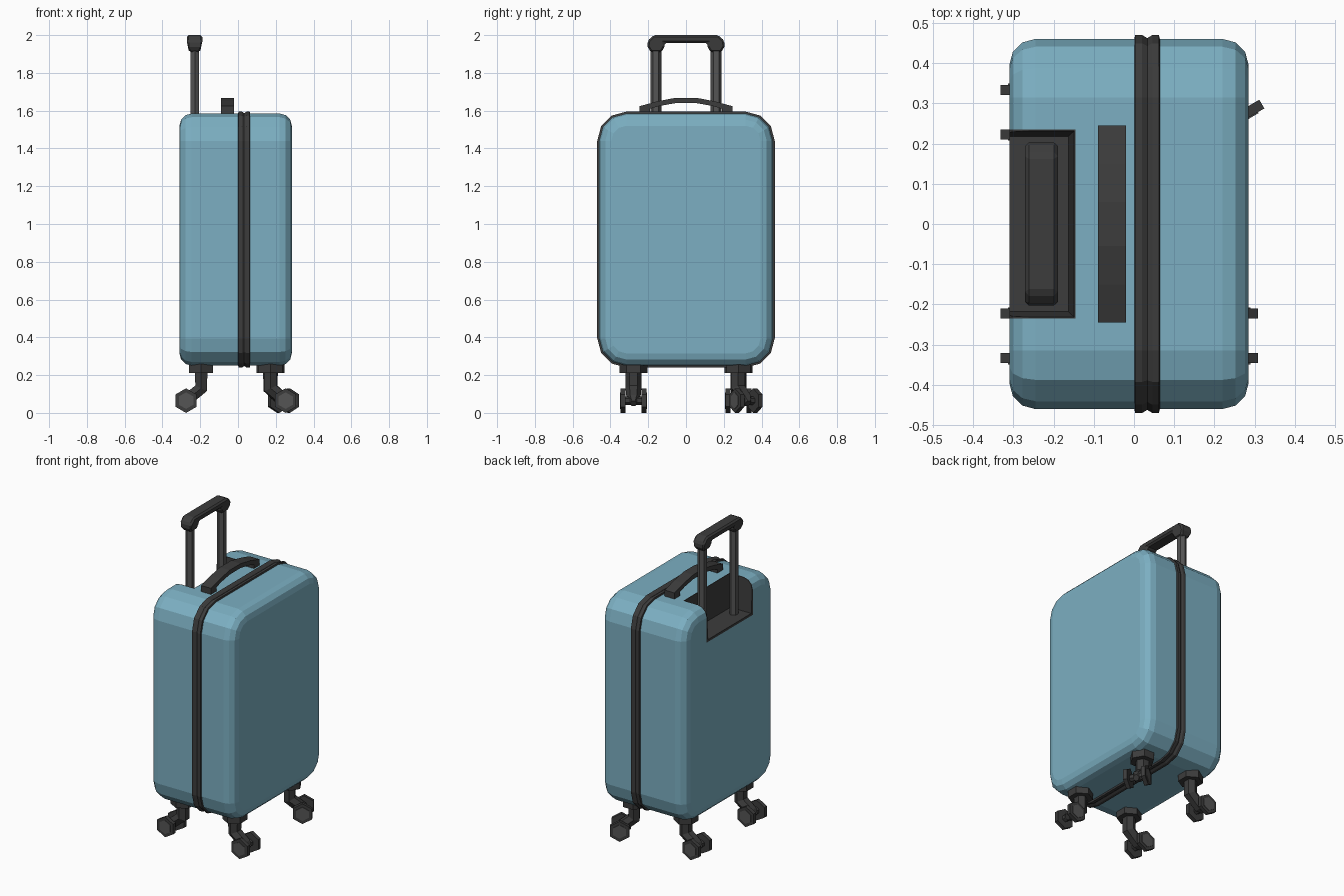
import bpy, bmesh
from math import sin, cos, pi, radians
from mathutils import Matrix, Vector

if "Cube" in bpy.data.objects:
    bpy.data.objects.remove(bpy.data.objects["Cube"])


def material(name, rgb):
    m = bpy.data.materials.new(name)
    m.diffuse_color = (*rgb, 1)
    m.use_nodes = True
    m.node_tree.nodes["Principled BSDF"].inputs["Base Color"].default_value = m.diffuse_color
    return m


BLUE = material("blue_shell", (0.20, 0.43, 0.54))
DARK = material("dark_plastic", (0.045, 0.045, 0.045))
GREY = material("grey_metal", (0.09, 0.09, 0.09))


def loft(name, rings, mat=None, matrix=Matrix(), bevel=0):
    """Closed solid skinned through equal-length rings of points."""
    bm = bmesh.new()
    vs = [[bm.verts.new(matrix @ Vector(p)) for p in r] for r in rings]
    n = len(vs[0])
    for a, b in zip(vs, vs[1:]):
        for i in range(n):
            j = (i + 1) % n
            bm.faces.new((a[i], a[j], b[j], b[i]))
    bm.faces.new(vs[0])
    bm.faces.new(vs[-1])
    bmesh.ops.recalc_face_normals(bm, faces=bm.faces)
    me = bpy.data.meshes.new(name)
    bm.to_mesh(me)
    bm.free()
    ob = bpy.data.objects.new(name, me)
    bpy.context.collection.objects.link(ob)
    if mat:
        me.materials.append(mat)
    if bevel:
        mod = ob.modifiers.new("bevel", 'BEVEL')
        mod.width, mod.segments = bevel, 1
        mod.limit_method, mod.angle_limit = 'ANGLE', radians(40)
    return ob


def shell_ring(x, inset):
    """Rounded rectangle in the YZ plane, shrunk by inset."""
    pts, r = [], 0.145 - inset
    for q, (sy, sz) in enumerate(((1, 1), (-1, 1), (-1, -1), (1, -1))):
        for k in range(4):
            a = pi / 2 * (q + k / 3)
            pts.append((x, sy * 0.315 + r * cos(a), 0.9175 + sz * 0.5225 + r * sin(a)))
    return pts


def box_ring(z, x0, x1, hy):
    return [(x0, -hy, z), (x1, -hy, z), (x1, hy, z), (x0, hy, z)]


def boolean(ob, steps, mat):
    """Apply boolean steps and give the result one material."""
    for op, cutter in steps:
        mod = ob.modifiers.new(op, 'BOOLEAN')
        mod.operation, mod.object, mod.solver = op, cutter, 'EXACT'
    deps = bpy.context.evaluated_depsgraph_get()
    me = bpy.data.meshes.new_from_object(ob.evaluated_get(deps))
    ob.modifiers.clear()
    ob.data = me
    me.materials.clear()
    me.materials.append(mat)
    for p in me.polygons:
        p.material_index = 0


# Shell body with rounded rims
R = 0.065
steps = [(R * (1 - cos(k * pi / 6)), R * (1 - sin(k * pi / 6))) for k in range(4)]
rings = [shell_ring(-0.31 + d, i) for d, i in steps]
rings += [shell_ring(0.285 - d, i) for d, i in reversed(steps)]
shell = loft("shell", rings, BLUE)
lining = loft("handle_recess_lining", rings, DARK)

# Recess for the pull handle, lined in dark plastic
outer = loft("recess_cutter", [box_ring(1.36, -0.4, -0.145, 0.235),
                               box_ring(1.7, -0.4, -0.145, 0.235)])
inner = loft("lining_cutter", [box_ring(1.375, -0.4, -0.163, 0.218),
                               box_ring(1.6, -0.4, -0.148, 0.232)])
boolean(shell, [('DIFFERENCE', outer)], BLUE)
boolean(lining, [('INTERSECT', outer), ('DIFFERENCE', inner)], DARK)
for c in (outer, inner):
    bpy.data.objects.remove(c)

# Zip band with a centre groove
loft("zip_band", [shell_ring(x, i) for x, i in
                  ((0, 0.004), (0.003, -0.01), (0.02, -0.01), (0.033, -0.002),
                   (0.046, -0.01), (0.062, -0.01), (0.065, 0.004))], DARK)

# Arched carry handle
half = [(0.055, 1.668), (0.15, 1.65), (0.245, 1.624), (0.245, 1.58),
        (0.19, 1.58), (0.19, 1.61), (0.14, 1.625), (0.055, 1.64)]
prof = half + [(-y, z) for y, z in reversed(half)]
loft("carry_handle", [[(x, y, z) for y, z in prof] for x in (-0.09, -0.02)], DARK)

# Telescopic tubes
for s, side in ((-1, "front"), (1, "back")):
    loft(f"{side}_tube", [[(-0.228 + 0.026 * sin(k * pi / 3),
                            s * 0.16 + 0.029 * cos(k * pi / 3), z) for k in range(6)]
                          for z in (1.37, 1.95)], GREY)

# Pull handle grip
half = [(0.172, 2.0), (0.203, 1.97), (0.203, 1.938), (0.187, 1.91),
        (0.128, 1.91), (0.115, 1.938), (0.115, 1.958)]
prof = half + [(-y, z) for y, z in reversed(half)]


def grip_ring(side):
    return [(-0.23 + side * (0.027 if z < 1.92 else 0.041), y, z) for y, z in prof]


loft("pull_grip", [grip_ring(-1), grip_ring(1)], DARK, bevel=0.01)


# Casters: hexagonal plate, bent fork and twin hexagonal wheels
def hexagon(r, plane, h, c=(0, 0)):
    pts = []
    for k in range(6):
        a, b = c[0] + r * sin(k * pi / 3), c[1] + r * cos(k * pi / 3)
        pts.append((a, b, h) if plane == "xy" else (a, h, b))
    return pts


def fork_ring(x, z, tilt, hx, hy):
    return [(x + hx * u * cos(tilt), hy * v, z + hx * u * sin(tilt))
            for u, v in ((-1, -0.5), (0, -1), (1, -0.5), (1, 0.5), (0, 1), (-1, 0.5))]


AXLE = (0.08, 0.065)


def caster(name, x, y, angle):
    m = Matrix.Translation((x, y, 0)) @ Matrix.Rotation(radians(angle), 4, 'Z')
    loft(name + "_plate", [hexagon(0.073, "xy", 0.21), hexagon(0.073, "xy", 0.27)], DARK, m)
    loft(name + "_fork", [fork_ring(0, 0.22, 0, 0.033, 0.042),
                          fork_ring(0, 0.13, radians(25), 0.034, 0.042),
                          fork_ring(0.075, 0.07, radians(50), 0.032, 0.036),
                          fork_ring(0.1, 0.05, radians(50), 0.018, 0.018)], DARK, m)
    loft(name + "_axle", [hexagon(0.022, "xz", h, AXLE) for h in (-0.05, 0.05)], DARK, m)
    for s, tag in ((-1, "a"), (1, "b")):
        loft(f"{name}_wheel_{tag}", [hexagon(0.065, "xz", s * h, AXLE)
                                     for h in (0.043, 0.068)], DARK, m)
        loft(f"{name}_hub_{tag}", [hexagon(0.044, "xz", s * h, AXLE)
                                   for h in (0.05, 0.071)], GREY, m)


caster("front_left_caster", -0.195, -0.278, 180)
caster("back_left_caster", -0.195, 0.278, 180)
caster("front_right_caster", 0.172, -0.278, 0)
caster("back_right_caster", 0.172, 0.278, 30)
